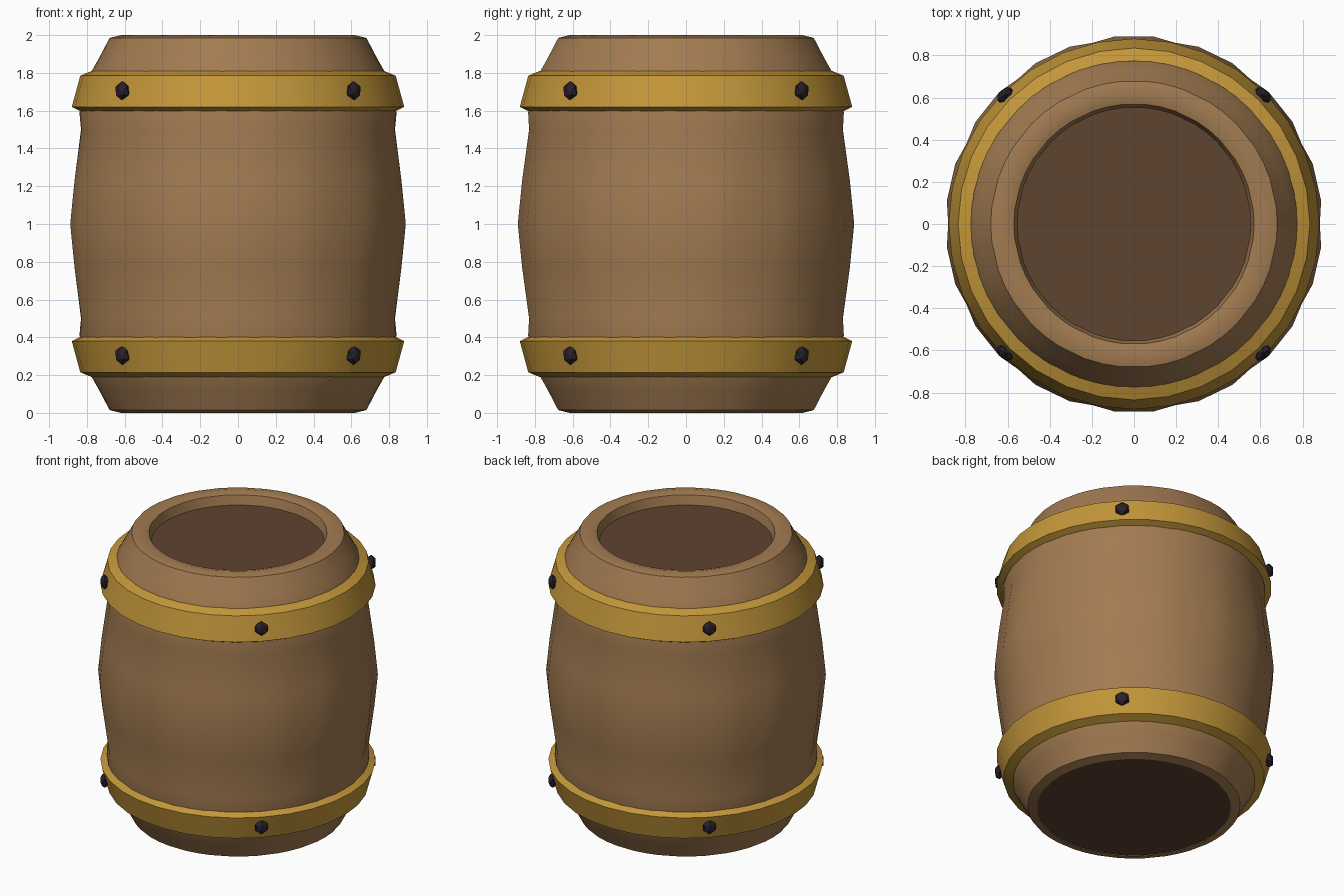
import bpy, bmesh, math
from mathutils import Matrix, Vector

if "Cube" in bpy.data.objects:
    bpy.data.objects.remove(bpy.data.objects["Cube"])


def srgb(r, g, b):
    f = lambda c: c / 12.92 if c <= 0.04045 else ((c + 0.055) / 1.055) ** 2.4
    return (f(r / 255), f(g / 255), f(b / 255), 1)


def material(name, rgb):
    m = bpy.data.materials.new(name)
    m.diffuse_color = srgb(*rgb)
    m.use_nodes = True
    m.node_tree.nodes["Principled BSDF"].inputs["Base Color"].default_value = m.diffuse_color
    return m


wood = material("light wood", (162, 123, 81))
dark_wood = material("dark wood", (95, 67, 48))
brass = material("brass", (196, 151, 58))
iron = material("dark iron", (42, 32, 44))


def finish(name, bm, mat, smooth=None):
    bmesh.ops.recalc_face_normals(bm, faces=bm.faces)
    me = bpy.data.meshes.new(name)
    bm.to_mesh(me)
    bm.free()
    me.materials.append(mat)
    ob = bpy.data.objects.new(name, me)
    bpy.context.collection.objects.link(ob)
    if smooth:
        bpy.ops.object.select_all(action='DESELECT')
        bpy.context.view_layer.objects.active = ob
        ob.select_set(True)
        bpy.ops.object.shade_smooth_by_angle(angle=math.radians(smooth))
    return ob


def lathe(bm, profile, angles, radius_at=lambda r, z, i: r, closed=False):
    """Sweep a (radius, height) profile around z through the given angles."""
    rings = [[bm.verts.new((radius_at(r, z, i) * math.cos(a), radius_at(r, z, i) * math.sin(a), z))
              for i, a in enumerate(angles)] for r, z in profile]
    n = len(angles)
    for k in range(len(rings) if closed else len(rings) - 1):
        lo, hi = rings[k], rings[(k + 1) % len(rings)]
        for i in range(n):
            j = (i + 1) % n
            bm.faces.new((lo[i], lo[j], hi[j], hi[i]))
    return rings


# Fourteen staves: two edge points each and one shallow joint between them
STAVES = 14
step = math.tau / STAVES
stave_angles = []
for k in range(STAVES):
    stave_angles += [k * step, (k + 0.275) * step, (k + 0.725) * step]


def stave_radius(r, z, i):
    # Joints sink slightly where the barrel bulges
    return r - 0.013 * max(0, 1 - ((z - 1) / 0.6) ** 2) if i % 3 == 0 else r


# Barrel body, bulging in the middle, with a recessed top opening
lower = [(0.62, 0.0), (0.68, 0.015), (0.735, 0.12), (0.78, 0.2),
         (0.84, 0.41), (0.835, 0.5), (0.872, 0.77)]
upper = [(r, 2 - z) for r, z in reversed(lower)]
opening = [(0.57, 1.985), (0.55, 1.9)]
bm = bmesh.new()
lathe(bm, lower + [(0.895, 1.0)] + upper + opening, stave_angles, stave_radius)
finish("barrel_body", bm, wood, 40)


# Lid and base discs with scalloped rims
def disc(name, radius, z, scallop):
    bm = bmesh.new()
    bm.faces.new([bm.verts.new(((radius - (scallop if i % 3 == 0 else 0)) * math.cos(a),
                                (radius - (scallop if i % 3 == 0 else 0)) * math.sin(a), z))
                  for i, a in enumerate(stave_angles)])
    ob = finish(name, bm, dark_wood)
    if (ob.data.polygons[0].normal.z > 0) != (z > 1):
        ob.data.flip_normals()


disc("lid", 0.56, 1.92, 0.0)
disc("base", 0.62, 0.003, 0.0)

# Metal hoops, mirrored top and bottom
hoop_angles = [math.tau * i / 32 for i in range(32)]
hoop = [(0.82, 1.59), (0.88, 1.62), (0.835, 1.785), (0.775, 1.81), (0.76, 1.7)]
for name, flip in (("upper_hoop", False), ("lower_hoop", True)):
    bm = bmesh.new()
    lathe(bm, [(r, 2 - z if flip else z) for r, z in hoop], hoop_angles, closed=True)
    finish(name, bm, brass, 30)

# Faceted rivets, four on each hoop
for level, z in (("upper", 1.705), ("lower", 0.305)):
    for k in range(4):
        a = math.radians(45 + 90 * k)
        bm = bmesh.new()
        bmesh.ops.create_icosphere(bm, subdivisions=1, radius=0.052)
        place = (Matrix.Translation(Vector((0.866 * math.cos(a), 0.866 * math.sin(a), z)))
                 @ Matrix.Rotation(a, 4, 'Z') @ Matrix.Diagonal((0.6, 0.95, 1, 1)))
        bmesh.ops.transform(bm, matrix=place, verts=bm.verts)
        finish(f"{level}_rivet_{k + 1}", bm, iron)
